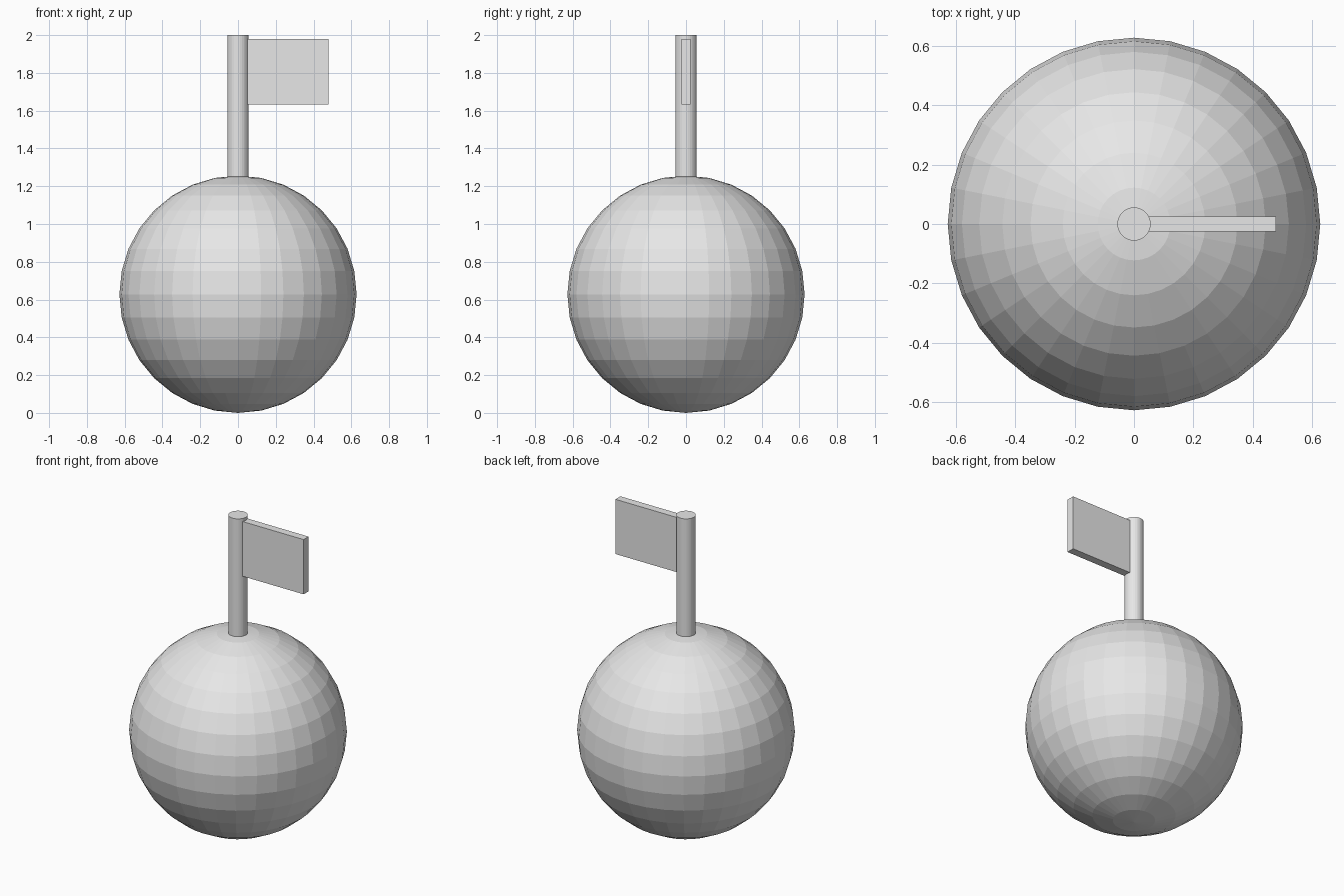
import bpy

cube = bpy.data.objects.get("Cube")
if cube:
    bpy.data.objects.remove(cube, do_unlink=True)

GREY = (0.8, 0.8, 0.8, 1.0)
RADIUS = 0.628
POLE_BASE, TOP = 1.2, 2.0

grey = bpy.data.materials.new("light grey")
grey.use_nodes = True
grey.diffuse_color = GREY
grey.node_tree.nodes["Principled BSDF"].inputs["Base Color"].default_value = GREY


def finish(name):
    """Name the active object and give it the shared colour."""
    obj = bpy.context.object
    obj.name = name
    obj.data.materials.append(grey)
    return obj


# Faceted ball resting on the ground
bpy.ops.mesh.primitive_uv_sphere_add(segments=32, ring_count=16, radius=RADIUS,
                                     location=(0, 0, RADIUS))
finish("ball")

# Pole rising from the top of the ball
bpy.ops.mesh.primitive_cylinder_add(vertices=32, radius=0.056, depth=TOP - POLE_BASE,
                                    location=(0, 0, (TOP + POLE_BASE) / 2))
finish("flag_pole")

# Flag board on the left side of the pole, its inner edge sunk into it
left, right, bottom, top = 0.03, 0.479, 1.632, 1.98
bpy.ops.mesh.primitive_cube_add(size=1, location=((left + right) / 2, 0, (bottom + top) / 2))
flag = finish("flag")
flag.scale = (right - left, 0.05, top - bottom)
bpy.ops.object.transform_apply(location=False, rotation=False, scale=True)
